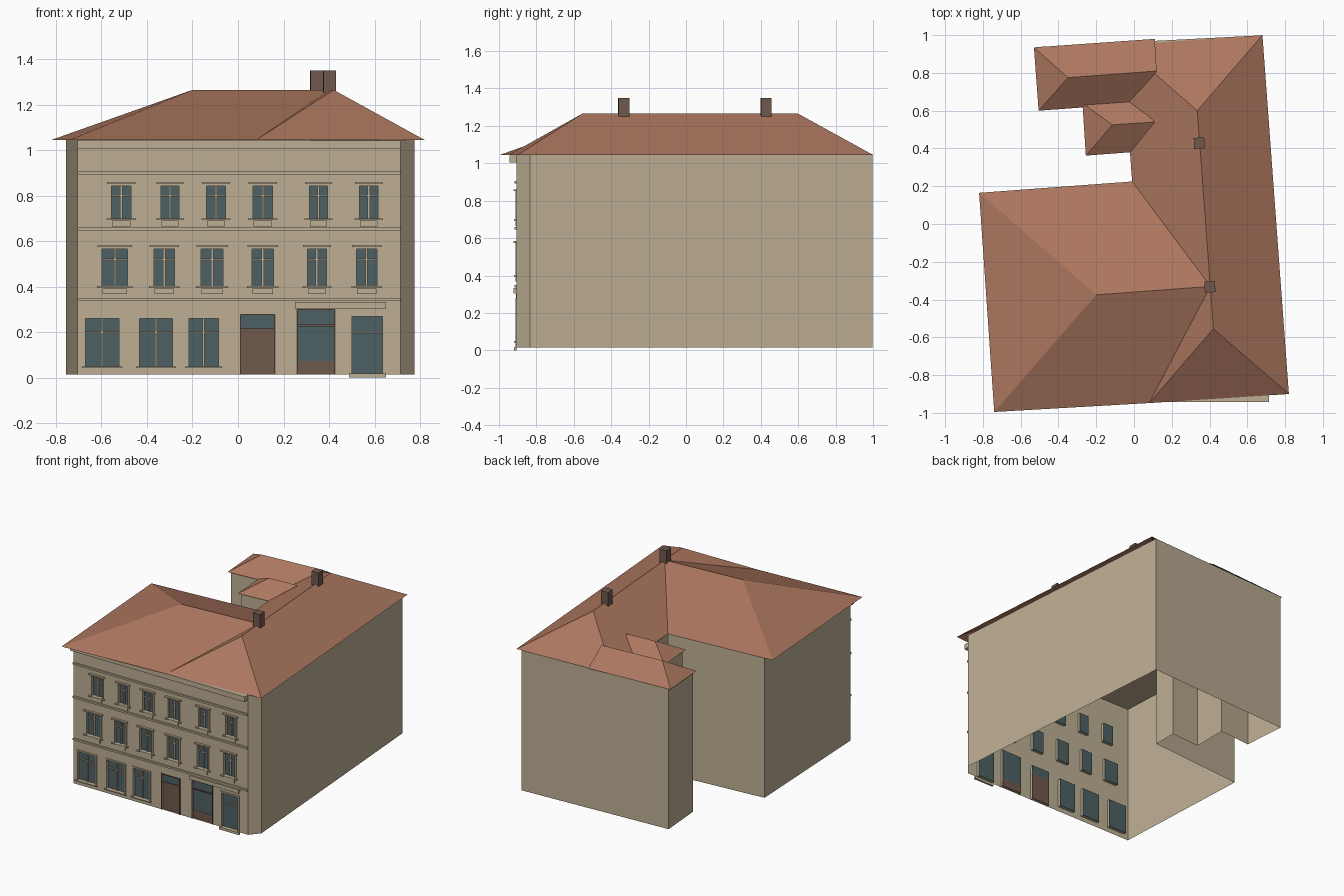
import bpy, bmesh
from mathutils import Matrix, Vector

cube = bpy.data.objects.get("Cube")
if cube:
    bpy.data.objects.remove(cube)


def material(name, rgb):
    m = bpy.data.materials.new(name)
    m.use_nodes = True
    m.diffuse_color = (*rgb, 1)
    m.node_tree.nodes["Principled BSDF"].inputs["Base Color"].default_value = (*rgb, 1)
    return m


PLASTER = material("beige plaster", (0.515, 0.428, 0.296))
TILE = material("red roof tile", (0.413, 0.184, 0.114))
GLASS = material("teal glass", (0.076, 0.119, 0.127))
WOOD = material("brown wood", (0.162, 0.098, 0.072))
BRICK = material("chimney brick", (0.16, 0.1, 0.075))

BASE, EAVE, RIDGE = 0.015, 1.045, 1.265
FACE, DEPTH = -0.905, 0.02          # facade plane and window recess
LEFT, RIGHT = -0.705, 0.715


def finish(bm, name, mat):
    mesh = bpy.data.meshes.new(name)
    bm.to_mesh(mesh)
    bm.free()
    mesh.materials.append(mat)
    obj = bpy.data.objects.new(name, mesh)
    bpy.context.collection.objects.link(obj)
    return obj


def poly(bm, points):
    return bm.faces.new([bm.verts.new(p) for p in points])


def boxes(name, mat, items, out, back=0.0):
    """Boxes (x0, x1, z0, z1) standing `out` in front of the facade."""
    bm = bmesh.new()
    for x0, x1, z0, z1 in items:
        size = (x1 - x0, out + back, z1 - z0, 1)
        mid = Vector(((x0 + x1) / 2, FACE + (back - out) / 2, (z0 + z1) / 2))
        bmesh.ops.create_cube(bm, size=1, matrix=Matrix.Translation(mid) @ Matrix.Diagonal(size))
    return finish(bm, name, mat)


# Openings per storey: x ranges, then sill and head heights
upper = [(x0, x1, 0.7, 0.842) for x0, x1 in (
    (-0.555, -0.47), (-0.338, -0.26), (-0.138, -0.056), (0.067, 0.152), (0.315, 0.393), (0.535, 0.615))]
middle = [(x0, x1, 0.403, 0.565) for x0, x1 in (
    (-0.597, -0.485), (-0.369, -0.28), (-0.162, -0.065), (0.062, 0.155), (0.305, 0.388), (0.52, 0.61))]
ground = [(x0, x1, 0.05, 0.26) for x0, x1 in ((-0.67, -0.524), (-0.432, -0.288), (-0.216, -0.086))]
door = (0.014, 0.159, BASE, 0.275)
shop_door = (0.262, 0.424, BASE, 0.297)
shop_window = (0.502, 0.635, 0.018, 0.27)

# Front wall with real openings and their reveals
bm = bmesh.new()


def wall(x0, x1, z0, z1):
    if z1 - z0 > 1e-4:
        poly(bm, [(x0, FACE, z0), (x1, FACE, z0), (x1, FACE, z1), (x0, FACE, z1)])


storeys = [(BASE, 0.34, ground + [door, shop_door, shop_window]), (0.34, 0.65, middle), (0.65, EAVE, upper)]
for low, high, row in storeys:
    edge = LEFT
    for x0, x1, z0, z1 in row:
        wall(edge, x0, low, high)
        wall(x0, x1, low, z0)
        wall(x0, x1, z1, high)
        ring = [(x0, z0), (x1, z0), (x1, z1), (x0, z1)]
        for (ax, az), (bx, bz) in zip(ring, ring[1:] + ring[:1]):
            poly(bm, [(ax, FACE, az), (ax, FACE + DEPTH, az), (bx, FACE + DEPTH, bz), (bx, FACE, bz)])
        edge = x1
    wall(edge, RIGHT, low, high)
finish(bm, "front_wall", PLASTER)

# Remaining outer walls, open at the bottom, with a flat ceiling
outline = [(RIGHT, FACE), (0.775, -0.835), (0.64, 0.997), (-0.515, 0.937), (-0.49, 0.62), (-0.24, 0.64),
           (-0.24, 0.385), (-0.01, 0.4), (-0.01, 0.225), (-0.755, 0.165), (LEFT, FACE)]
bm = bmesh.new()
for (ax, ay), (bx, by) in zip(outline, outline[1:]):
    poly(bm, [(ax, ay, BASE), (bx, by, BASE), (bx, by, EAVE), (ax, ay, EAVE)])
poly(bm, [(x, y, EAVE - 0.003) for x, y in reversed(outline)])
finish(bm, "outer_walls", PLASTER)


# Glass, doors and glazing bars
def pane(o, z0=None, z1=None):
    return (o[0], o[1], o[2] if z0 is None else z0, o[3] if z1 is None else z1)


boxes("window_glass", GLASS,
      upper + middle + ground + [shop_window, pane(door, 0.21), pane(shop_door, 0.073)],
      -DEPTH + 0.004, DEPTH + 0.002)
boxes("door_panels", WOOD, [pane(door, z1=0.21), pane(shop_door, z1=0.073)], -DEPTH + 0.006, DEPTH + 0.002)

bars = []
for row, drop, half in ((upper, 0.042, 0.005), (middle, 0.045, 0.005), (ground, 0.06, 0.004)):
    for x0, x1, z0, z1 in row:
        mid = (x0 + x1) / 2
        bars += [(mid - half, mid + half, z0, z1), (x0, x1, z1 - drop - 0.003, z1 - drop + 0.003)]
bars.append((shop_window[0], shop_window[1], 0.194, 0.201))
boxes("glazing_bars", PLASTER, bars, -0.008, DEPTH - 0.004)
boxes("door_transoms", WOOD, [(door[0], door[1], 0.207, 0.217), (shop_door[0], shop_door[1], 0.226, 0.233)],
      -0.008, DEPTH - 0.004)


# Surrounds around every opening
def surround(o, w):
    x0, x1, z0, z1 = o
    return [(x0 - w, x0, z0, z1 + w), (x1, x1 + w, z0, z1 + w), (x0, x1, z1, z1 + w)]


boxes("window_surrounds", PLASTER,
      [b for o in upper + middle + ground + [shop_window] for b in surround(o, 0.011)], 0.006)
boxes("door_surrounds", WOOD, [b for o in (door, shop_door) for b in surround(o, 0.005)], 0.005)

# Hoods, sills and aprons
hoods, sills, aprons = [], [], []
for x0, x1, z0, z1 in upper + middle:
    hoods.append((x0 - 0.02, x1 + 0.02, z1 + 0.01, z1 + 0.019))
    sills.append((x0 - 0.022, x1 + 0.022, z0 - 0.008, z0))
    aprons.append((x0 + 0.002, x1 - 0.002, z0 - 0.036, z0 - 0.01))
for x0, x1, z0, z1 in ground:
    sills.append((x0 - 0.016, x1 + 0.016, z0 - 0.008, z0))
sills.append((0.487, 0.65, 0.0, 0.018))
boxes("window_hoods", PLASTER, hoods, 0.016)
boxes("window_sills", PLASTER, sills, 0.014)
boxes("window_aprons", PLASTER, aprons, 0.007)

# String courses, cornice and shop fascia
boxes("string_courses", PLASTER, [(LEFT, RIGHT, z, z + 0.013) for z in (0.337, 0.647, 0.893)], 0.012)
boxes("cornice", PLASTER, [(LEFT, RIGHT, 1.005, EAVE - 0.002)], 0.038)
boxes("shop_fascia", PLASTER, [(0.25, 0.65, 0.305, 0.333)], 0.016)

# Main L-shaped hipped roof
low = {"a": (-0.74, -0.995), "b": (-0.82, 0.165), "c": (-0.01, 0.225), "f": (0.08, -0.948),
       "g": (0.82, -0.9), "h": (0.68, 1.0), "i": (-0.063, 0.947)}
high = {"w": (-0.2, -0.375), "x": (0.404, -0.33), "s": (0.42, -0.555), "n": (0.335, 0.6)}
bm = bmesh.new()
v = {k: bm.verts.new((*p, EAVE)) for k, p in low.items()}
v.update({k: bm.verts.new((*p, RIDGE)) for k, p in high.items()})
for face in ("afxw", "baw", "cbwx", "fsx", "xnic", "fgs", "ghnxs", "hin"):
    bm.faces.new([v[k] for k in face])
bmesh.ops.recalc_face_normals(bm, faces=bm.faces)
finish(bm, "main_roof", TILE)


# Rear wing roofs: hipped at the west end, running into the main roof
def wing_roof(name, nw, sw, se, ne, hip, end, top):
    bm = bmesh.new()
    nw, sw, se, ne = [bm.verts.new((*p, EAVE + 0.002)) for p in (nw, sw, se, ne)]
    hip, end = [bm.verts.new((*p, top)) for p in (hip, end)]
    for face in ((nw, sw, hip), (sw, se, end, hip), (ne, nw, hip, end), (se, ne, end)):
        bm.faces.new(face)
    bmesh.ops.recalc_face_normals(bm, faces=bm.faces)
    finish(bm, name, TILE)


wing_roof("long_wing_roof", (-0.53, 0.935), (-0.505, 0.6), (0.0, 0.637), (0.11, 0.98),
          (-0.35, 0.775), (0.12, 0.81), 1.15)
wing_roof("short_wing_roof", (-0.273, 0.64), (-0.255, 0.362), (-0.02, 0.38), (-0.015, 0.657),
          (-0.115, 0.525), (0.11, 0.54), 1.135)

# Chimneys on the long ridge
for name, x, y in (("front_chimney", 0.402, -0.333), ("rear_chimney", 0.345, 0.428)):
    bm = bmesh.new()
    place = Matrix.Translation((x, y, 1.295)) @ Matrix.Rotation(0.04, 4, "Z")
    bmesh.ops.create_cube(bm, size=1, matrix=place @ Matrix.Diagonal((0.056, 0.058, 0.11, 1)))
    finish(bm, name, BRICK)
